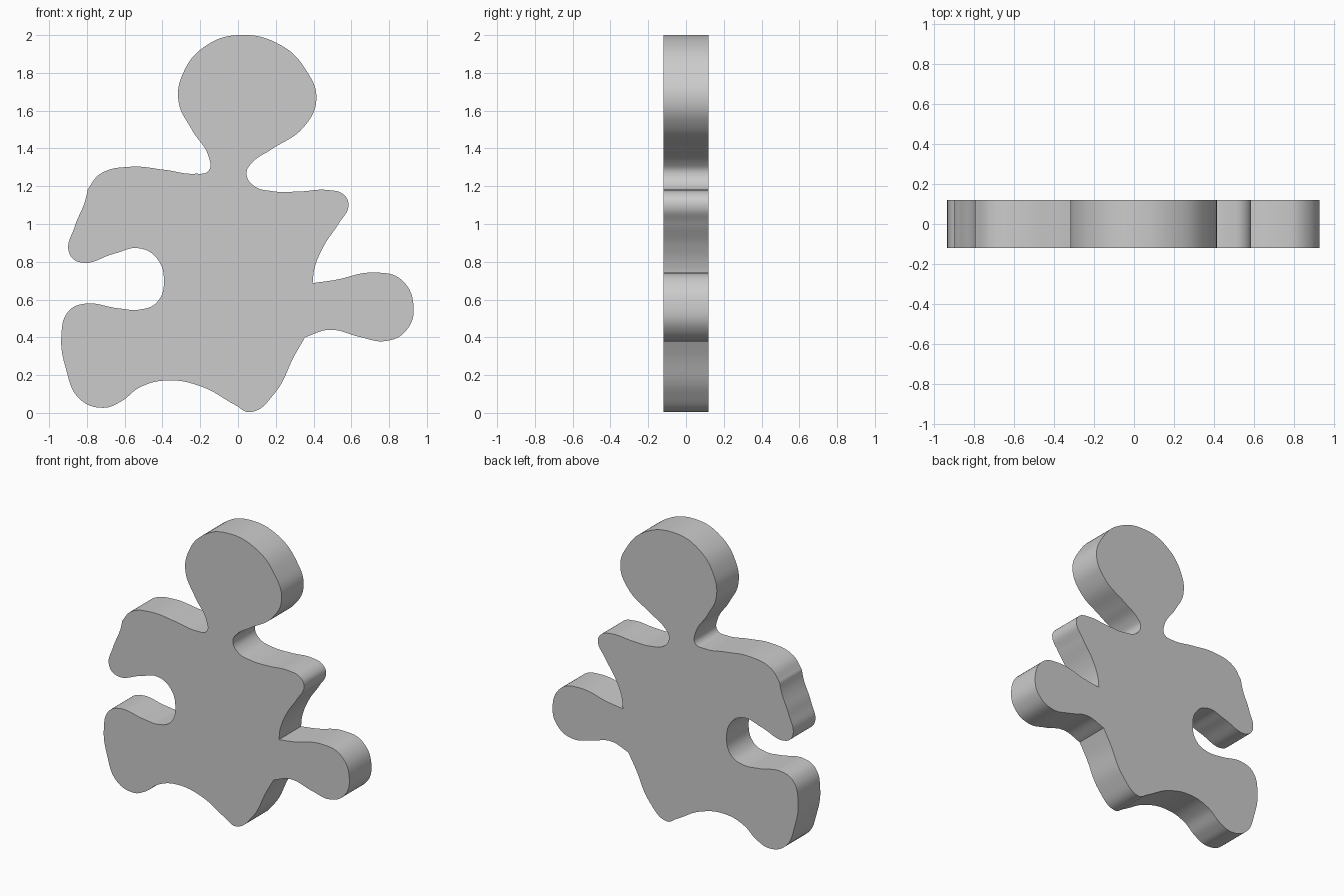
import bpy, bmesh, math

if "Cube" in bpy.data.objects:
    bpy.data.objects.remove(bpy.data.objects["Cube"])

HALF_DEPTH = 0.12

# Silhouette sections (x, z), clockwise from the top of the head
head_right = [(0, 2.0), (.23, 1.945), (.36, 1.815), (.415, 1.66), (.345, 1.51),
              (.18, 1.397), (.075, 1.325), (.045, 1.27), (.08, 1.205)]
right_shoulder = [(.18, 1.174), (.325, 1.172), (.475, 1.18), (.56, 1.155),
                  (.585, 1.1), (.535, 1.005), (.455, .885), (.405, .765)]
right_knob = [(.395, .687), (.51, .703), (.72, .743), (.865, .705), (.93, .55),
              (.885, .43), (.78, .38), (.645, .402), (.485, .44)]
bottom = [(.355, .4), (.3, .305), (.195, .105), (.065, .004), (-.015, .042),
          (-.19, .138), (-.375, .172), (-.52, .135), (-.62, .06), (-.715, .027)]
left_notch = [(-.84, .075), (-.91, .23), (-.935, .41), (-.9, .535), (-.82, .577),
              (-.63, .553), (-.52, .547), (-.43, .585), (-.392, .7),
              (-.435, .825), (-.53, .872), (-.655, .843)]
left_shoulder = [(-.84, .798), (-.895, .85), (-.865, .985), (-.81, 1.12)]
neck_left = [(-.795, 1.185), (-.73, 1.265), (-.57, 1.303), (-.39, 1.287),
             (-.23, 1.266), (-.155, 1.283), (-.155, 1.355), (-.245, 1.5),
             (-.315, 1.65), (-.29, 1.8), (-.18, 1.937)]

outline = (head_right + right_shoulder + right_knob + bottom
           + left_notch + left_shoulder + neck_left)
corners = {right_knob[0], bottom[0], neck_left[0]}

# Filled, extruded curve standing upright
curve = bpy.data.curves.new("puzzle_figure", 'CURVE')
curve.dimensions = '2D'
curve.fill_mode = 'BOTH'
curve.extrude = HALF_DEPTH
curve.resolution_u = 8
spline = curve.splines.new('BEZIER')
spline.bezier_points.add(len(outline) - 1)
spline.use_cyclic_u = True
for bp, (x, z) in zip(spline.bezier_points, outline):
    bp.co = (x, z, 0)
    kind = 'VECTOR' if (x, z) in corners else 'AUTO'
    bp.handle_left_type = bp.handle_right_type = kind

figure = bpy.data.objects.new("puzzle_figure", curve)
bpy.context.collection.objects.link(figure)
figure.rotation_euler.x = math.pi / 2
bpy.context.view_layer.objects.active = figure
figure.select_set(True)
bpy.ops.object.convert(target='MESH')
figure = bpy.context.object

# Weld caps to the rim, then smooth the rim only
bm = bmesh.new()
bm.from_mesh(figure.data)
bmesh.ops.remove_doubles(bm, verts=bm.verts, dist=0.0005)
bmesh.ops.recalc_face_normals(bm, faces=bm.faces)
bm.to_mesh(figure.data)
bm.free()
bpy.ops.object.shade_smooth_by_angle(angle=math.radians(30))
